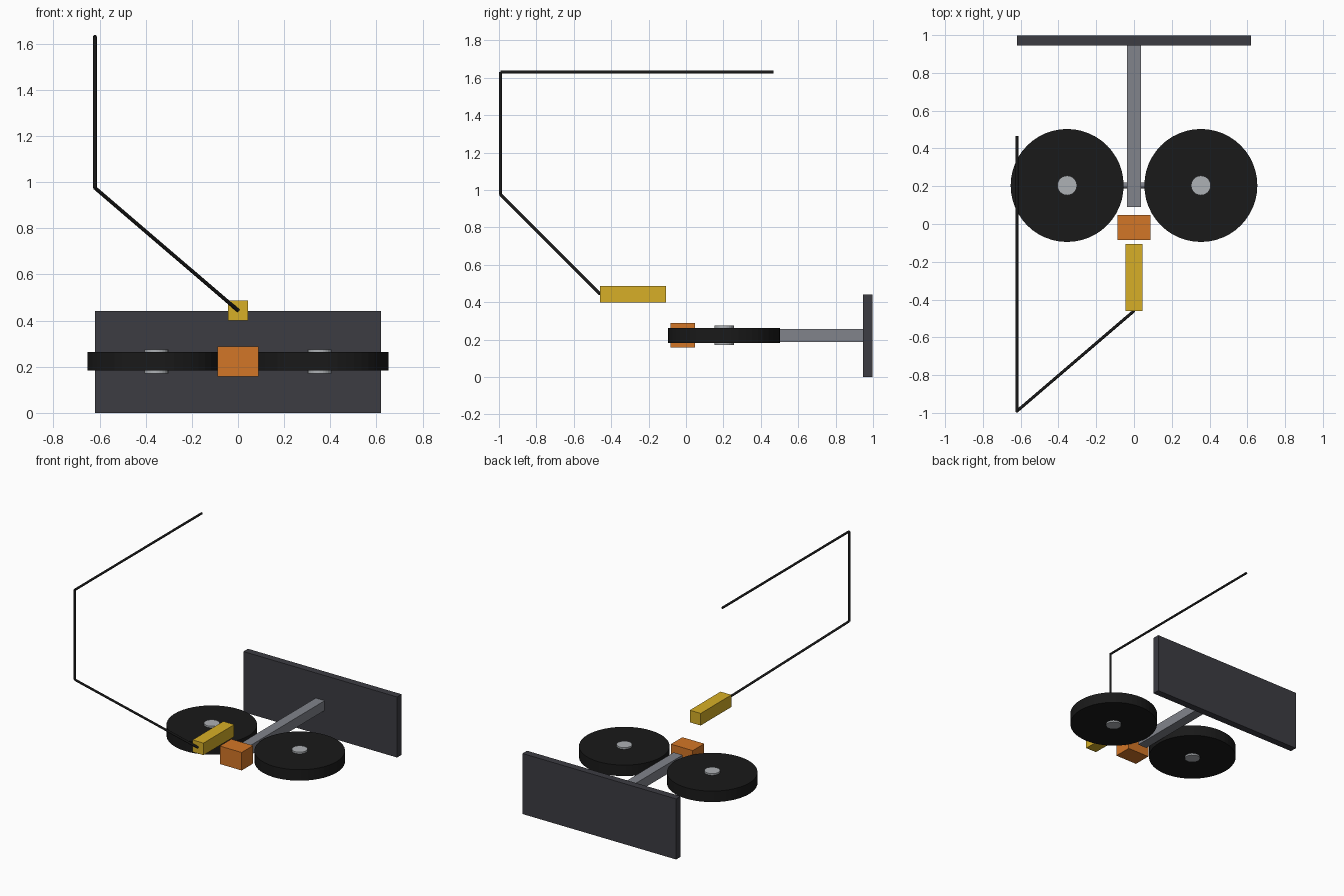
import bpy
from mathutils import Vector

if "Cube" in bpy.data.objects:
    bpy.data.objects.remove(bpy.data.objects["Cube"])


def material(name, rgb):
    m = bpy.data.materials.new(name)
    m.diffuse_color = (*rgb, 1)
    m.use_nodes = True
    m.node_tree.nodes["Principled BSDF"].inputs["Base Color"].default_value = m.diffuse_color
    return m


RUBBER = material("rubber", (0.01, 0.01, 0.01))
STEEL = material("steel", (0.22, 0.23, 0.26))
HUB = material("hub_metal", (0.42, 0.44, 0.46))
DARK = material("dark_plate", (0.045, 0.045, 0.055))
ORANGE = material("orange", (0.65, 0.18, 0.02))
YELLOW = material("yellow", (0.68, 0.43, 0.02))


def box(name, lo, hi, mat):
    lo, hi = Vector(lo), Vector(hi)
    bpy.ops.mesh.primitive_cube_add(size=1, location=(lo + hi) / 2)
    ob = bpy.context.object
    ob.name = name
    ob.scale = hi - lo
    ob.data.materials.append(mat)


def rod(name, a, b, radius, sides, mat):
    a, b = Vector(a), Vector(b)
    bpy.ops.mesh.primitive_cylinder_add(
        vertices=sides, radius=radius, depth=(b - a).length, location=(a + b) / 2,
        rotation=(b - a).to_track_quat('Z', 'Y').to_euler())
    ob = bpy.context.object
    ob.name = name
    ob.data.materials.append(mat)


# Rear plate, central beam and the two front blocks
box("rear_plate", (-0.619, 0.946, 0), (0.619, 0.998, 0.441), DARK)
box("center_beam", (-0.036, 0.09, 0.187), (0.036, 0.95, 0.258), STEEL)
box("motor_block", (-0.088, -0.084, 0.157), (0.088, 0.048, 0.288), ORANGE)
box("handle_block", (-0.044, -0.46, 0.4), (0.044, -0.106, 0.488), YELLOW)

# Flat-lying wheels with hubs, joined by an axle
WX, WY, WZ = 0.354, 0.204, 0.223
for side, s in (("left", -1), ("right", 1)):
    x = s * WX
    rod(side + "_wheel", (x, WY, WZ - 0.04), (x, WY, WZ + 0.04), 0.299, 48, RUBBER)
    rod(side + "_hub", (x, WY, WZ - 0.052), (x, WY, WZ + 0.052), 0.052, 24, HUB)
rod("axle", (-WX, WY, WZ), (WX, WY, WZ), 0.017, 16, STEEL)

# Bent cable running from the handle block
path = [(0, -0.46, 0.444), (-0.62, -0.991, 0.975), (-0.62, -0.991, 1.63), (-0.62, 0.467, 1.63)]
for i in range(3):
    rod(f"cable_{i + 1}", path[i], path[i + 1], 0.008, 12, RUBBER)
